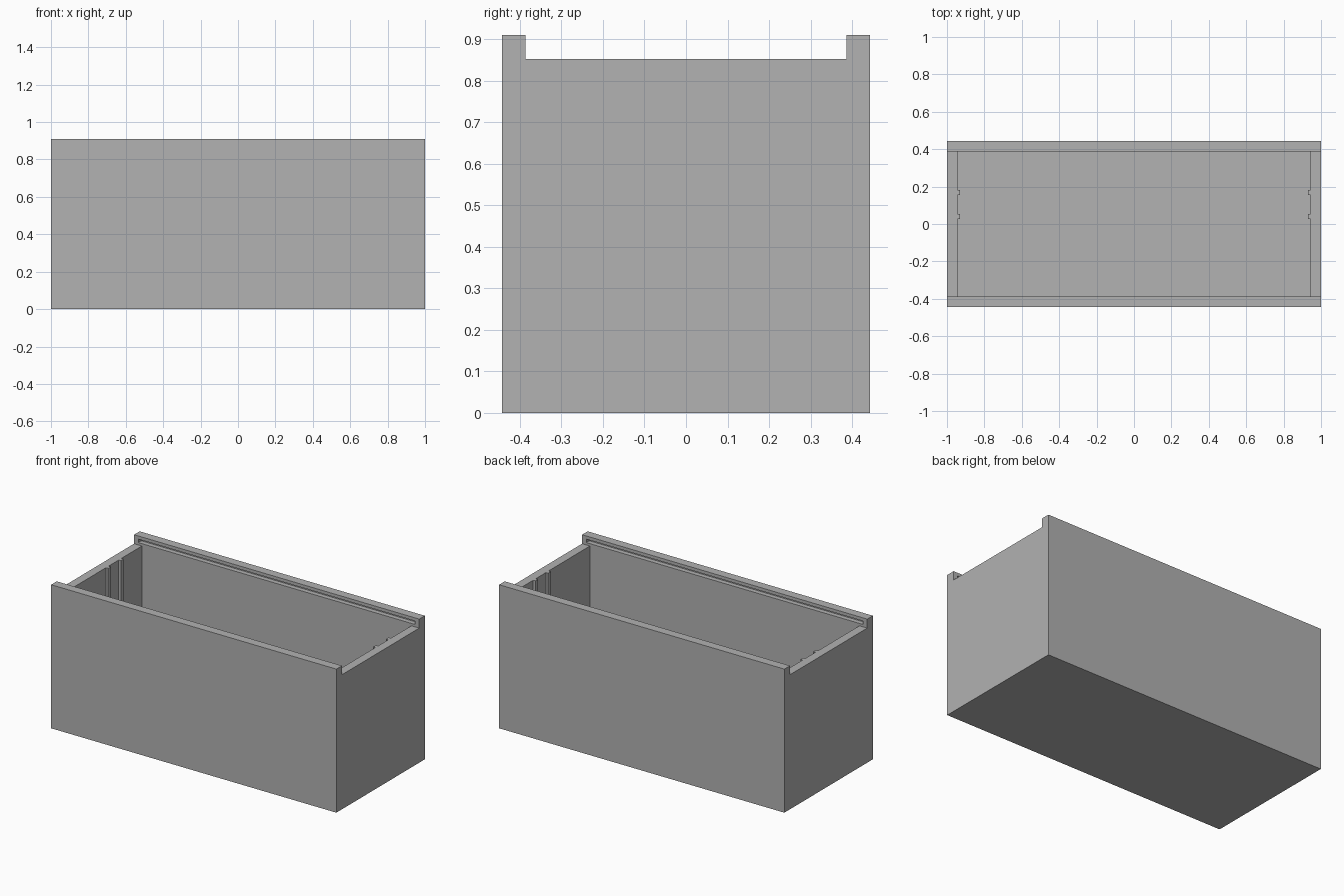
import bpy
import bmesh

default = bpy.data.objects.get("Cube")
if default:
    bpy.data.objects.remove(default, do_unlink=True)

# Overall dimensions
HALF_X, HALF_Y, TOP = 1.0, 0.443, 0.91
IN_X, IN_Y = 0.945, 0.387
FLOOR, END_TOP = 0.055, 0.853
RIB_DEPTH, RIBS = 0.016, ((0.027, 0.053), (0.155, 0.181))
GROOVE_X, GROOVE_DEPTH, GROOVE_LOW, GROOVE_HIGH = 0.97, 0.03, 0.868, 0.89

grey = bpy.data.materials.new("Grey plastic")
grey.use_nodes = True
colour = (0.445, 0.445, 0.445, 1)
grey.diffuse_color = colour
grey.node_tree.nodes["Principled BSDF"].inputs["Base Color"].default_value = colour


def prism(name, outline, low, high):
    """Extrude a plan outline between two heights."""
    bm = bmesh.new()
    face = bm.faces.new([bm.verts.new((x, y, low)) for x, y in outline])
    grown = bmesh.ops.extrude_face_region(bm, geom=[face])["geom"]
    verts = [v for v in grown if isinstance(v, bmesh.types.BMVert)]
    bmesh.ops.translate(bm, verts=verts, vec=(0, 0, high - low))
    bmesh.ops.recalc_face_normals(bm, faces=bm.faces)
    mesh = bpy.data.meshes.new(name)
    bm.to_mesh(mesh)
    bm.free()
    mesh.materials.append(grey)
    obj = bpy.data.objects.new(name, mesh)
    bpy.context.collection.objects.link(obj)
    return obj


def rectangle(x0, x1, y0, y1):
    return [(x0, y0), (x1, y0), (x1, y1), (x0, y1)]


def cut(target, cutter):
    """Subtract the cutter, then discard it."""
    mod = target.modifiers.new("Cut", 'BOOLEAN')
    mod.operation = 'DIFFERENCE'
    mod.solver = 'EXACT'
    mod.object = cutter
    bpy.context.view_layer.objects.active = target
    bpy.ops.object.modifier_apply(modifier=mod.name)
    bpy.data.objects.remove(cutter, do_unlink=True)


# Outer box
body = prism("box_body", rectangle(-HALF_X, HALF_X, -HALF_Y, HALF_Y), 0, TOP)

# Lowered end walls between the two long rails
cut(body, prism("end_cutter", rectangle(-1.1, 1.1, -IN_Y, IN_Y), END_TOP, 1))

# Cavity, notched so that vertical guide ribs remain on the end walls
side = [(IN_X, -IN_Y)]
for y0, y1 in RIBS:
    rib_x = IN_X - RIB_DEPTH
    side += [(IN_X, y0), (rib_x, y0), (rib_x, y1), (IN_X, y1)]
side.append((IN_X, IN_Y))
outline = side + [(-x, y) for x, y in reversed(side)]
cut(body, prism("cavity_cutter", outline, FLOOR, 1))

# Lid grooves inside both rails, closed at the ends
for s in (-1, 1):
    y0, y1 = sorted((s * (IN_Y - 0.01), s * (IN_Y + GROOVE_DEPTH)))
    cut(body, prism("groove_cutter", rectangle(-GROOVE_X, GROOVE_X, y0, y1),
                    GROOVE_LOW, GROOVE_HIGH))
